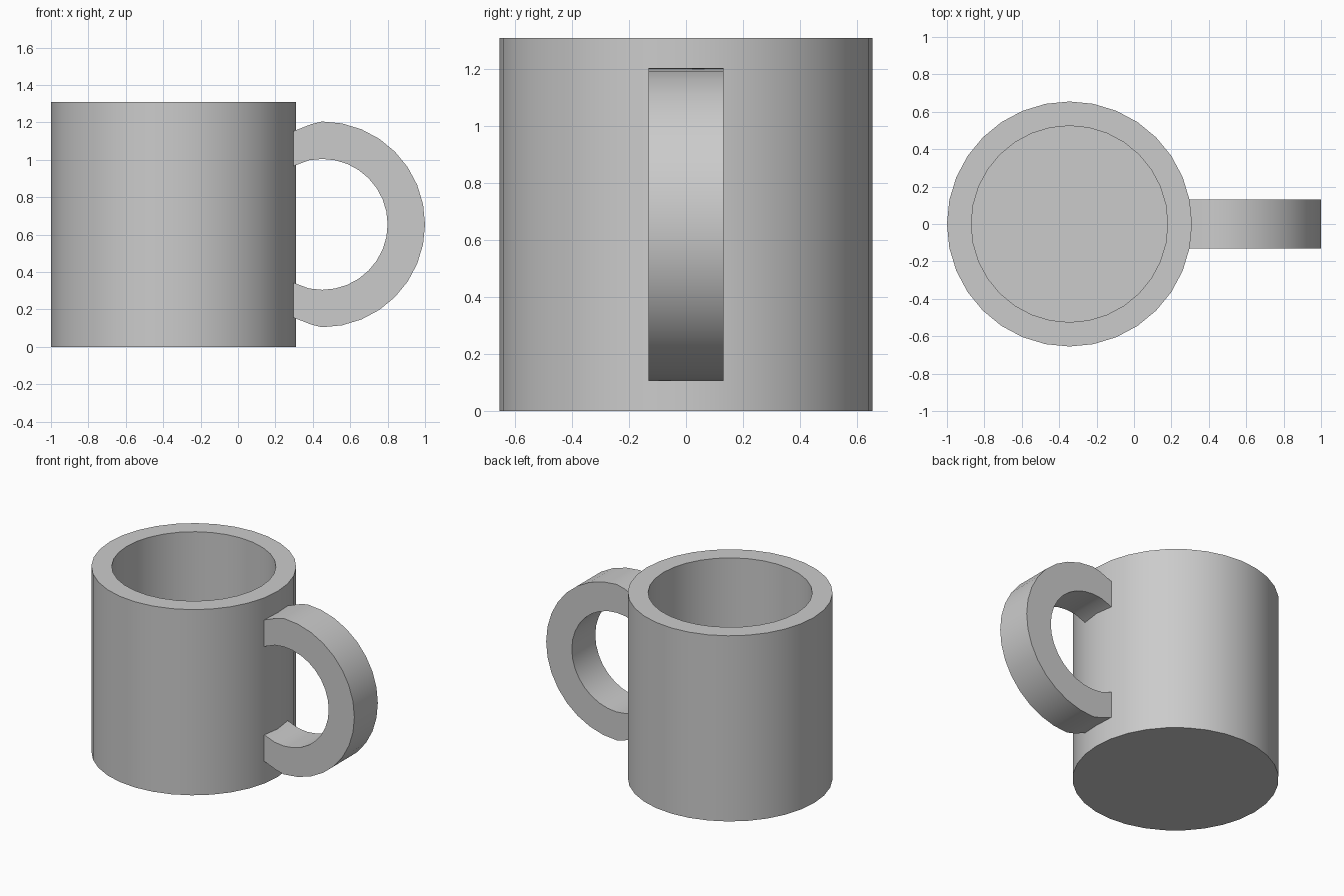
import bpy
import bmesh
from math import sin, cos, pi, radians

cube = bpy.data.objects.get("Cube")
if cube:
    bpy.data.objects.remove(cube, do_unlink=True)

SIDES = 32
HEIGHT = 1.31
CUP_X = -0.345

grey = bpy.data.materials.new("light grey")
grey.use_nodes = True
grey.diffuse_color = (0.6, 0.6, 0.6, 1)
grey.node_tree.nodes["Principled BSDF"].inputs["Base Color"].default_value = (0.6, 0.6, 0.6, 1)


def finish(name, bm):
    """Turn a bmesh into a smooth shaded object with crisp corners."""
    bmesh.ops.recalc_face_normals(bm, faces=bm.faces)
    mesh = bpy.data.meshes.new(name)
    bm.to_mesh(mesh)
    bm.free()
    mesh.materials.append(grey)
    obj = bpy.data.objects.new(name, mesh)
    bpy.context.collection.objects.link(obj)
    bpy.ops.object.select_all(action="DESELECT")
    obj.select_set(True)
    bpy.context.view_layer.objects.active = obj
    bpy.ops.object.shade_smooth_by_angle(angle=radians(30))
    return obj


# Cup body: outer wall, flat rim, inner wall and floor
bm = bmesh.new()
rings = []
for radius, z in [(0.655, 0), (0.655, HEIGHT), (0.525, HEIGHT), (0.525, 0.13)]:
    rings.append([bm.verts.new((CUP_X + radius * cos(2 * pi * i / SIDES),
                                radius * sin(2 * pi * i / SIDES), z))
                  for i in range(SIDES)])
for low, high in zip(rings, rings[1:]):
    for i in range(SIDES):
        j = (i + 1) % SIDES
        bm.faces.new((low[i], low[j], high[j], high[i]))
bm.faces.new(rings[0])
bm.faces.new(rings[-1])
finish("cup_body", bm)


# Handle: half ring whose ends bend slightly into the cup wall
def handle_edge(radius, bend):
    mid = HEIGHT / 2
    arc = [(0.45 + radius * sin(pi * i / 16), mid + radius * cos(pi * i / 16))
           for i in range(17)]
    top = [(x, mid + h) for x, h in bend]
    bottom = [(x, mid - h) for x, h in reversed(bend)]
    return top + arc + bottom


outer = handle_edge(0.55, [(0.22, 0.467), (0.295, 0.498), (0.39, 0.535)])
inner = handle_edge(0.35, [(0.22, 0.272), (0.295, 0.311), (0.38, 0.343)])
bm = bmesh.new()
strips = [[bm.verts.new((x, y, z)) for x, z in edge]
          for edge, y in [(outer, -0.131), (inner, -0.131), (inner, 0.131), (outer, 0.131)]]
for a, b in zip(strips, strips[1:] + strips[:1]):
    for i in range(len(outer) - 1):
        bm.faces.new((a[i], a[i + 1], b[i + 1], b[i]))
for end in (0, -1):
    bm.faces.new([strip[end] for strip in strips])
finish("handle", bm)
